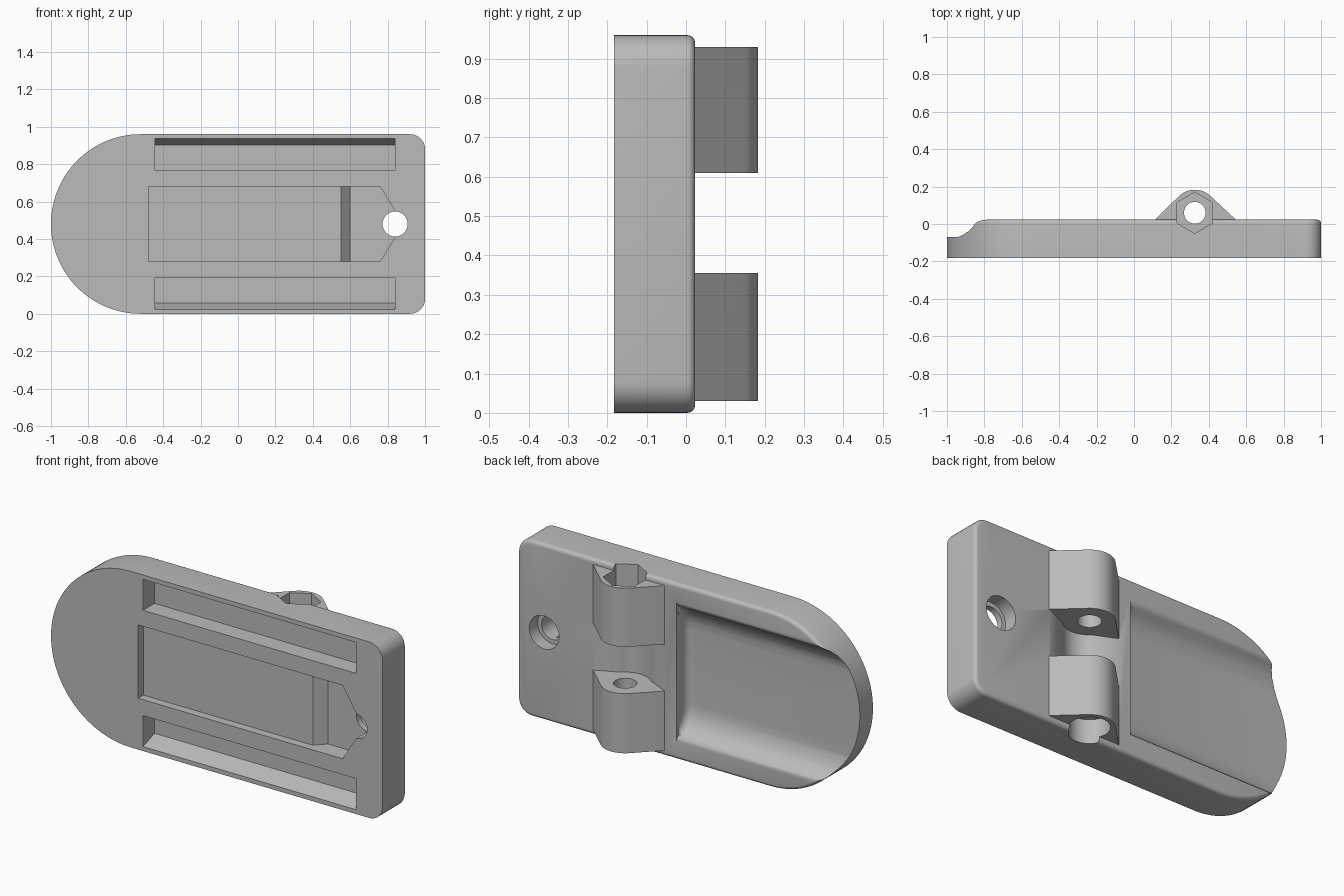
import bpy, bmesh, math

cube = bpy.data.objects.get("Cube")
if cube:
    bpy.data.objects.remove(cube, do_unlink=True)

grey = bpy.data.materials.new("mid_grey")
grey.use_nodes = True
grey.diffuse_color = (0.5, 0.5, 0.5, 1)
grey.node_tree.nodes["Principled BSDF"].inputs["Base Color"].default_value = (0.5, 0.5, 0.5, 1)

MID = 0.48                       # mid height of the plate
FRONT, BACK = -0.183, 0.023      # plate faces
PIN_X, PIN_Y = 0.325, 0.06       # hinge pin axis

PLACE = {"x": lambda u, v, w: (w, u, v),
         "y": lambda u, v, w: (u, w, v),
         "z": lambda u, v, w: (u, v, w)}


def arc(cx, cy, r, start, end, steps):
    angles = [math.radians(start + (end - start) * i / steps) for i in range(steps + 1)]
    return [(cx + r * math.cos(a), cy + r * math.sin(a)) for a in angles]


def loft(name, axis, rings, round_if=None, width=0.02):
    """Skin equal outlines, each given with its position along the axis."""
    bm = bmesh.new()
    loops = [[bm.verts.new(PLACE[axis](u, v, w)) for u, v in pts] for pts, w in rings]
    n = len(loops[0])
    for a, b in zip(loops, loops[1:]):
        for i in range(n):
            bm.faces.new((a[i], a[(i + 1) % n], b[(i + 1) % n], b[i]))
    bm.faces.new(loops[0])
    bm.faces.new(loops[-1][::-1])
    bmesh.ops.recalc_face_normals(bm, faces=bm.faces)
    if round_if:
        edges = [e for e in bm.edges if all(round_if(v.co) for v in e.verts)]
        bmesh.ops.bevel(bm, geom=edges, offset=width, segments=5, profile=0.5, affect='EDGES')
    mesh = bpy.data.meshes.new(name)
    bm.to_mesh(mesh)
    bm.free()
    mesh.materials.append(grey)
    ob = bpy.data.objects.new(name, mesh)
    bpy.context.collection.objects.link(ob)
    return ob


def prism(name, axis, pts, a, b, **kw):
    return loft(name, axis, [(pts, a), (pts, b)], **kw)


def combine(target, tool, operation):
    mod = target.modifiers.new(tool.name, 'BOOLEAN')
    mod.operation, mod.solver, mod.object = operation, 'EXACT', tool
    bpy.context.view_layer.objects.active = target
    bpy.ops.object.modifier_apply(modifier=mod.name)
    bpy.data.objects.remove(tool, do_unlink=True)


# Plate: round at one end, small corners at the other, soft back rim
outline = (arc(-0.52, MID, 0.48, 90, 270, 56) + arc(0.92, 0.08, 0.08, -90, 0, 8)
           + arc(0.92, 0.88, 0.08, 0, 90, 8))
plate = prism("hinged_plate", "y", outline, FRONT, BACK,
              round_if=lambda c: c.y > BACK - 0.001)

# Back pocket: scooped sides, open at the round end
side = [(-0.07, 0.2), (-0.068, 0.24), (-0.058, 0.275), (-0.04, 0.31), (-0.015, 0.337),
        (0.006, 0.351), (0.018, 0.363), (0.026, 0.385), (0.1, 0.385)]
section = [(y, MID + h) for y, h in side] + [(y, MID - h) for y, h in reversed(side)]
pocket = prism("pocket_cutter", "x", section, 0.04, -1.2,
               round_if=lambda c: c.x > 0.03 and c.y < 0.01, width=0.04)
combine(plate, pocket, 'DIFFERENCE')

# Hinge lugs with round tops and straight flanks
lug_shape = ([(0.545, 0.0), (0.545, BACK)] + arc(PIN_X, PIN_Y, 0.123, 45, 135, 20)
             + [(0.113, BACK), (0.113, 0.0)])
for name, low, high in (("lower_lug", 0.03, 0.355), ("upper_lug", 0.61, 0.93)):
    combine(plate, prism(name, "z", lug_shape, low, high), 'UNION')

# Groove between the lugs for the mating knuckle
groove = [(0.56, 0.3), (0.56, BACK + 0.01)] + arc(PIN_X, PIN_Y, 0.13, -45, -135, 20) \
    + [(0.09, BACK + 0.01), (0.09, 0.3)]
combine(plate, prism("groove_cutter", "z", groove, 0.355, 0.61), 'DIFFERENCE')

# Pin hole, nut pocket and bolt head pocket
for name, radius, sides, turn, low, high in (
        ("pin_cutter", 0.058, 32, 0, -0.1, 1.1),
        ("nut_cutter", 0.11, 6, 30, 0.83, 1.1),
        ("bolt_head_cutter", 0.1, 32, 0, -0.1, 0.13)):
    ring = arc(PIN_X, PIN_Y, radius, turn, turn + 360, sides)[:-1]
    combine(plate, prism(name, "z", ring, low, high), 'DIFFERENCE')

# Front recess: shallow, then a ramp down to a deeper pointed end
shallow, deep = FRONT + 0.045, FRONT + 0.1
step = [(-0.475, -0.3), (-0.475, shallow), (0.55, shallow), (0.6, deep), (0.95, deep), (0.95, -0.3)]
recess = prism("recess_cutter", "z", step, MID - 0.2, MID + 0.2)
pointed = [(-0.6, 0.2), (-0.6, 0.8), (0.685, 0.8), (0.76, 0.68), (0.883, MID),
           (0.76, 0.28), (0.71, 0.2)]
combine(recess, prism("point_limit", "y", pointed, -0.5, 0.2), 'INTERSECT')
combine(plate, recess, 'DIFFERENCE')


# Long side slots with flared outer walls
def slot_ring(outer, sign):
    return [(x, MID + sign * h) for x, h in
            ((-0.445, 0.287), (0.84, 0.287), (0.84, outer), (-0.445, outer))]


for sign in (1, -1):
    slot = loft("slot_cutter", "y", [(slot_ring(0.457, sign), FRONT - 0.003),
                                     (slot_ring(0.422, sign), FRONT + 0.1)])
    combine(plate, slot, 'DIFFERENCE')

# Screw hole with a wider bore from the back
for name, radius, low, high in (("screw_cutter", 0.067, -0.4, 0.2), ("bore_cutter", 0.09, -0.05, 0.3)):
    ring = arc(0.84, MID, radius, 0, 360, 40)[:-1]
    combine(plate, prism(name, "y", ring, low, high), 'DIFFERENCE')

# Smooth the curves, keep the edges crisp
bpy.ops.object.select_all(action='DESELECT')
plate.select_set(True)
bpy.context.view_layer.objects.active = plate
bpy.ops.object.shade_smooth_by_angle(angle=math.radians(30))
